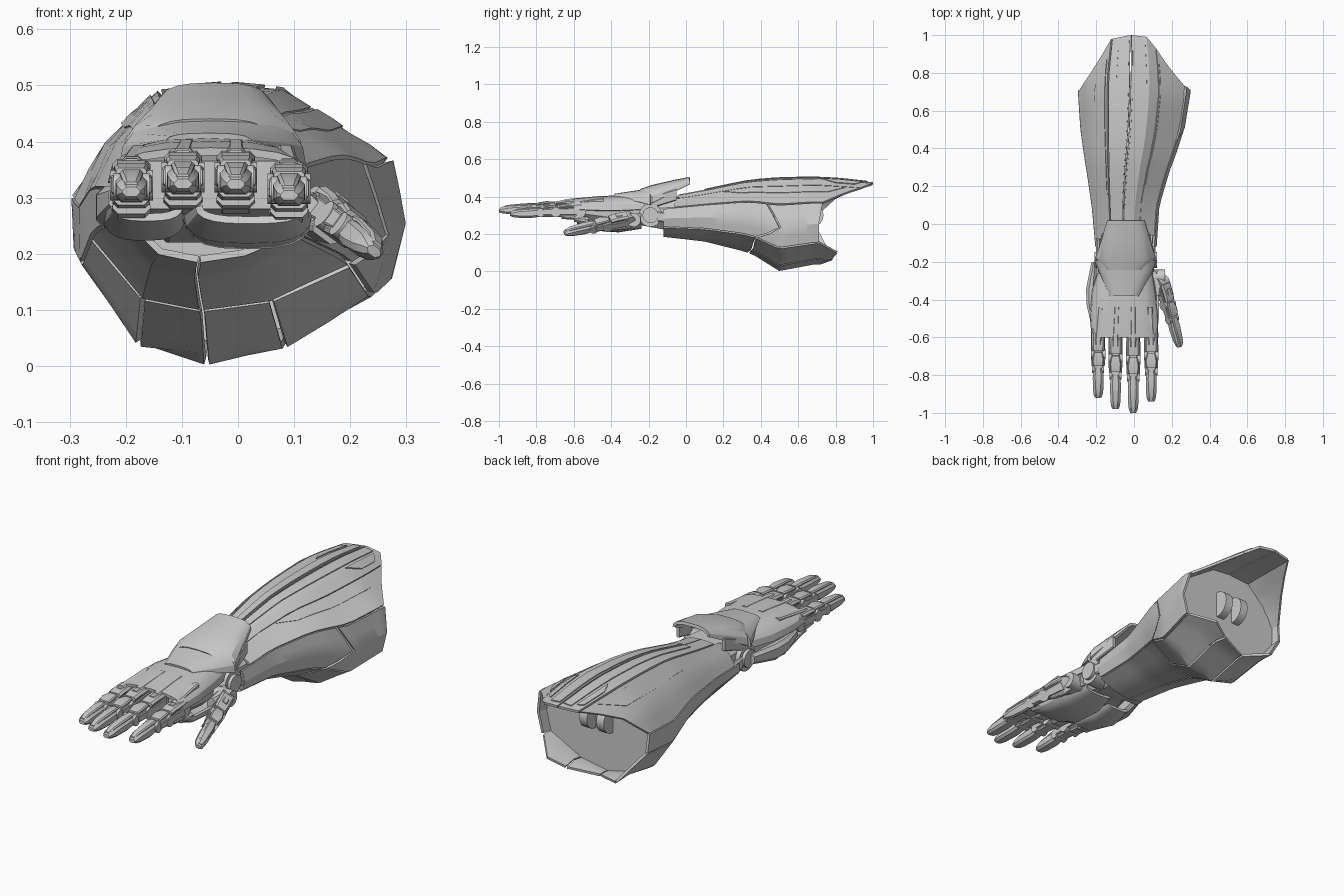
import bpy, bmesh, math
from mathutils import Matrix, Vector

if "Cube" in bpy.data.objects:
    bpy.data.objects.remove(bpy.data.objects["Cube"])

# ---------- helpers ----------
def finish(name, bm, thick=0, angle=24):
    bmesh.ops.recalc_face_normals(bm, faces=bm.faces[:])
    me = bpy.data.meshes.new(name)
    bm.to_mesh(me)
    bm.free()
    ob = bpy.data.objects.new(name, me)
    bpy.context.collection.objects.link(ob)
    bpy.ops.object.select_all(action='DESELECT')
    ob.select_set(True)
    bpy.context.view_layer.objects.active = ob
    if thick:
        m = ob.modifiers.new("shell", 'SOLIDIFY')
        m.thickness, m.offset = thick, 0
        bpy.ops.object.modifier_apply(modifier=m.name)
    bpy.ops.object.shade_smooth_by_angle(angle=math.radians(angle))
    return ob

def grid(bm, rows):
    vs = [[bm.verts.new(p) for p in r] for r in rows]
    for r, s in zip(vs, vs[1:]):
        for i in range(len(r) - 1):
            bm.faces.new((r[i], r[i + 1], s[i + 1], s[i]))

def tube(bm, secs, c=0.01, M=Matrix()):
    """Capped loft of chamfered rectangles (y, x centre, width, z low, z high)."""
    rings = []
    for y, x, w, lo, hi in secs:
        h = w / 2
        k = min(c, h * .8, (hi - lo) * .4)
        pts = [(h - k, lo), (h, lo + k), (h, hi - k), (h - k, hi),
               (k - h, hi), (-h, hi - k), (-h, lo + k), (k - h, lo)]
        rings.append([bm.verts.new(M @ Vector((x + a, y, b))) for a, b in pts])
    for r, s in zip(rings, rings[1:]):
        for i in range(8):
            bm.faces.new((r[i], r[(i + 1) % 8], s[(i + 1) % 8], s[i]))
    bm.faces.new(rings[0])
    bm.faces.new(rings[-1][::-1])

def pin(bm, x, y, z, r, w, M=Matrix(), seg=16):
    """Cylinder lying along x."""
    T = M @ Matrix.Translation((x, y, z)) @ Matrix.Rotation(math.pi / 2, 4, 'Y')
    bmesh.ops.create_cone(bm, cap_ends=True, segments=seg, radius1=r, radius2=r, depth=w, matrix=T)

def arch(name, rows, thick=.014, n=10, e=.7):
    """Curved plate through rows (y, x left, x right, z at edge, z at crown)."""
    bm = bmesh.new()
    out = []
    for y, xl, xr, ze, zt in rows:
        th = [math.pi * i / n for i in range(n + 1)]
        out.append([((xl + xr) / 2 - (xr - xl) / 2 * math.copysign(abs(math.cos(t)) ** e, math.cos(t)),
                     y, ze + (zt - ze) * max(0, math.sin(t)) ** .8) for t in th])
    grid(bm, out)
    return finish(name, bm, thick)

# ---------- forearm surface: one outline scaled along the arm ----------
OUT = [(-.02, .505), (.08, .495), (.13, .46), (.2, .41), (.27, .36), (.293, .235), (.268, .125),
       (.1, .03), (-.05, 0), (-.18, .035), (-.29, .185), (-.293, .285), (-.235, .395), (-.14, .495)]
REAR = [1, .99, .93, .82, .73, .71, .71, .775, .72, .785, .71, .7, .8, .98]
STN = [(-.12, -.2, .115, .19, .39), (.1, -.22, .13, .165, .43), (.3, -.25, .19, .115, .473),
       (.36, -.26, .215, .095, .482), (.5, -.28, .26, .007, .494), (.7, -.293, .293, .045, .497),
       (.82, -.28, .28, .03, .49), (1, -.24, .24, .1, .47)]

def lerp_list(L, a):
    i = min(int(a), len(L) - 2)
    return L[i] + (L[i + 1] - L[i]) * (a - i)

def rear_edge(a):
    return lerp_list(REAR + REAR, a) + .066 * max(0, 1 - 2 * abs(a - 6.5))   # point under the elbow

def section(a, y, off=0):
    i, f, n = int(math.floor(a)), a - math.floor(a), len(OUT)
    x, z = [OUT[i % n][k] * (1 - f) + OUT[(i + 1) % n][k] * f for k in (0, 1)]
    for s, t in zip(STN, STN[1:]):
        if y <= t[0] or t is STN[-1]:
            g = (y - s[0]) / (t[0] - s[0])
            xl, xr, zb, zt = [s[k] + (t[k] - s[k]) * g for k in range(1, 5)]
            break
    p = Vector((xl + (x + .295) / .59 * (xr - xl), y, zb + z / .505 * (zt - zb)))
    d = Vector((p.x - (xl + xr) / 2, 0, p.z - (zb + zt) / 2))
    return p + d.normalized() * off

def panel(name, a0, a1, y0, y1=None, off=0, n=12, thick=.012, gap=.025):
    mids = [k / 2 for k in range(60) if a0 + gap < k / 2 < a1 - gap]
    bm = bmesh.new()
    out = []
    for a in [a0 + gap] + mids + [a1 - gap]:
        u = (a - a0) / (a1 - a0)
        s = lerp_list(y0, u * (len(y0) - 1)) if isinstance(y0, list) else y0
        e = rear_edge(a) if y1 is None else \
            lerp_list(y1, u * (len(y1) - 1)) if isinstance(y1, list) else y1
        out.append([section(a, s + (e - s) * j / n, off) for j in range(n + 1)])
    grid(bm, out)
    return finish(name, bm, thick)

# forearm shell panels
panel("top_plate_left", 13, 14, -.04)
panel("top_plate_right", 0, 2, -.04)
panel("upper_side_right", 2, 4, -.06)
panel("side_right_front", 4, 6, -.12, [.43, .5, .37])
panel("side_right_rear", 4, 6, [.44, .51, .38], off=.003)
panel("side_left_lower", 10, 11, -.12, gap=.01)
panel("side_left_upper", 11, 13, -.08, gap=.01)
panel("under_front_right", 6, 8, -.12, [.37, .35, .33])
panel("under_front_left", 8, 10, -.12, [.33, .35, .37])
for nm, a, s in (("a", 6, [.38, .36]), ("b", 7, [.36, .34]), ("c", 8, [.34, .36]), ("d", 9, [.36, .38])):
    panel("under_rear_plate_" + nm, a, a + 1, s)

# raised spine rails and rear inset trims
panel("spine_rail_left", 13.5, 13.95, .1, .97, off=.005)
panel("spine_rail_right", .1, .7, .1, .97, off=.005)
panel("trim_left", 13.12, 13.42, [.8, .72], [.93, .95], off=.005)
panel("trim_right", .85, 1.5, [.72, .8], [.95, .9], off=.005)
panel("flank_strip_right", 2.1, 2.8, [.2, .3], [.85, .75], off=.003)
panel("flank_strip_left", 12.3, 12.9, [.3, .15], [.74, .88], off=.003)

# inner bulkhead and elbow fittings
bm = bmesh.new()
bm.faces.new([bm.verts.new(section(a, .66, -.006)) for a in range(14)])
finish("elbow_bulkhead", bm, .01)
bm = bmesh.new()
for x in (-.055, .035):
    pin(bm, x, .67, .3, .065, .04)
finish("elbow_fittings", bm)

# wrist: sleeve, hinge pin, fork arms
bm = bmesh.new()
tube(bm, [(.02, -.043, .27, .22, .39), (-.1, -.043, .26, .22, .39), (-.26, -.05, .24, .25, .385)], .05)
finish("wrist_sleeve", bm)
bm = bmesh.new()
pin(bm, -.043, -.19, .3, .062, .3, seg=24)
pin(bm, -.043, -.19, .3, .042, .33, seg=24)
for x in (-.19, .105):
    tube(bm, [(-.03, x, .02, .26, .3), (-.15, x, .02, .265, .32)], .006)
finish("wrist_hinge", bm)

# wrist cuff
arch("cuff_upper", [(.02, -.135, .05, .465, .498), (-.08, -.165, .08, .415, .478),
                    (-.18, -.2, .11, .365, .455), (-.24, -.15, .05, .405, .434)])
arch("cuff_lower", [(-.19, -.205, .115, .355, .44), (-.25, -.18, .09, .37, .428), (-.38, -.125, .02, .395, .408)])
bm = bmesh.new()
for x, s in ((-.175, -1), (.088, 1)):
    tube(bm, [(-.05, x - s * .01, .014, .38, .44), (-.18, x + s * .012, .014, .34, .4)], .004)
finish("cuff_cheeks", bm)

# hand: back plate, core, palm pads, heel
arch("hand_back", [(-.22, -.175, .085, .33, .403), (-.35, -.215, .105, .325, .4),
                   (-.48, -.225, .12, .325, .394), (-.6, -.22, .122, .33, .382)])
bm = bmesh.new()
tube(bm, [(-.22, -.045, .22, .25, .38), (-.38, -.05, .3, .255, .38), (-.57, -.05, .32, .28, .365)], .03)
finish("palm_core", bm)
arch("palm_pad_right", [(-.24, -.06, .09, .26, .235), (-.36, -.09, .125, .265, .215),
                        (-.5, -.09, .125, .27, .225), (-.58, -.07, .115, .285, .26)])
arch("palm_pad_left", [(-.3, -.21, -.1, .265, .245), (-.42, -.235, -.1, .27, .23), (-.56, -.22, -.105, .285, .265)])
bm = bmesh.new()
tube(bm, [(-.2, -.21, .03, .27, .32), (-.34, -.228, .05, .245, .32), (-.42, -.23, .045, .25, .32),
          (-.52, -.22, .02, .28, .32)], .015)
finish("heel_guard", bm)

# one finger: jointed segments with plates, pointing along local -y
def finger(name, M, L, w=.068):
    bm = bmesh.new()
    def part(c, *s):
        tube(bm, [(-f * L, x, b * w, lo, hi) for f, x, b, lo, hi in s], c, M)
    pin(bm, 0, 0, 0, .036, w * .95, M)
    # proximal segment
    part(.008, (0, 0, .76, -.03, .028), (.33, 0, .72, -.027, .023))
    part(.009, (.02, 0, 1, .016, .043), (.2, 0, 1, .018, .041), (.29, 0, .95, .014, .035))
    part(.004, (.1, 0, .4, .036, .046), (.19, 0, .4, .034, .045))
    part(.008, (.03, 0, .98, -.046, -.022), (.26, 0, .9, -.038, -.018))
    for s in (-1, 1):
        part(.003, (.04, s * w * .46, .16, -.02, .02), (.34, s * w * .48, .16, -.017, .016))
        part(.003, (.33, s * w * .48, .16, -.018, .018), (.53, s * w * .44, .14, -.015, .015))
    # middle segment
    pin(bm, 0, -.34 * L, -.002, .027, w * 1.12, M)
    part(.007, (.35, 0, .86, -.027, .025), (.55, 0, .8, -.025, .021))
    part(.005, (.31, 0, .65, .016, .034), (.42, 0, .9, .02, .037), (.52, 0, .8, .016, .03))
    # fingertip
    pin(bm, 0, -.56 * L, -.003, .024, w * .95, M)
    part(.01, (.57, 0, .76, -.025, .02), (.7, 0, .84, -.03, .018), (.88, 0, .8, -.028, .014),
         (.96, 0, .68, -.024, .008), (1, 0, .46, -.018, -.001))
    part(.005, (.55, 0, .5, .01, .027), (.68, 0, .62, .014, .028), (.9, 0, .5, .006, .02), (.98, 0, .36, -.004, .008))
    finish(name, bm)

FINGERS = [("little", -.19, .326, .35), ("ring", -.098, .341, .41), ("middle", -.004, .341, .43), ("index", .091, .32, .37)]
for nm, x, z, L in FINGERS:
    finger(nm + "_finger", Matrix.Translation((x, -.57, z)) @ Matrix.Rotation(math.radians(1), 4, 'X'), L)
    # tendon housing on the back of the hand and knuckle pad below
    top = .404 if abs(x + .05) < .1 else .394
    bm = bmesh.new()
    tube(bm, [(-.44, x * .93, .03, .35, top), (-.62, x, .034, .345, z + .047)], .006)
    tube(bm, [(-.52, x, .07, z - .07, z - .03), (-.6, x, .068, z - .055, z - .03)], .012)
    finish(nm + "_knuckle_housing", bm)

# thumb and its base
a, b = Vector((.145, -.31, .275)), Vector((.248, -.65, .212))
R = (a - b).to_track_quat('Y', 'Z').to_matrix().to_4x4()
finger("thumb", Matrix.Translation(a) @ R @ Matrix.Rotation(math.radians(35), 4, 'Y'), (a - b).length, .062)
bm = bmesh.new()
tube(bm, [(-.24, .1, .05, .25, .31), (-.3, .125, .075, .235, .31), (-.38, .125, .05, .24, .305)], .02)
pin(bm, .12, -.28, .275, .038, .09)
finish("thumb_base", bm)
